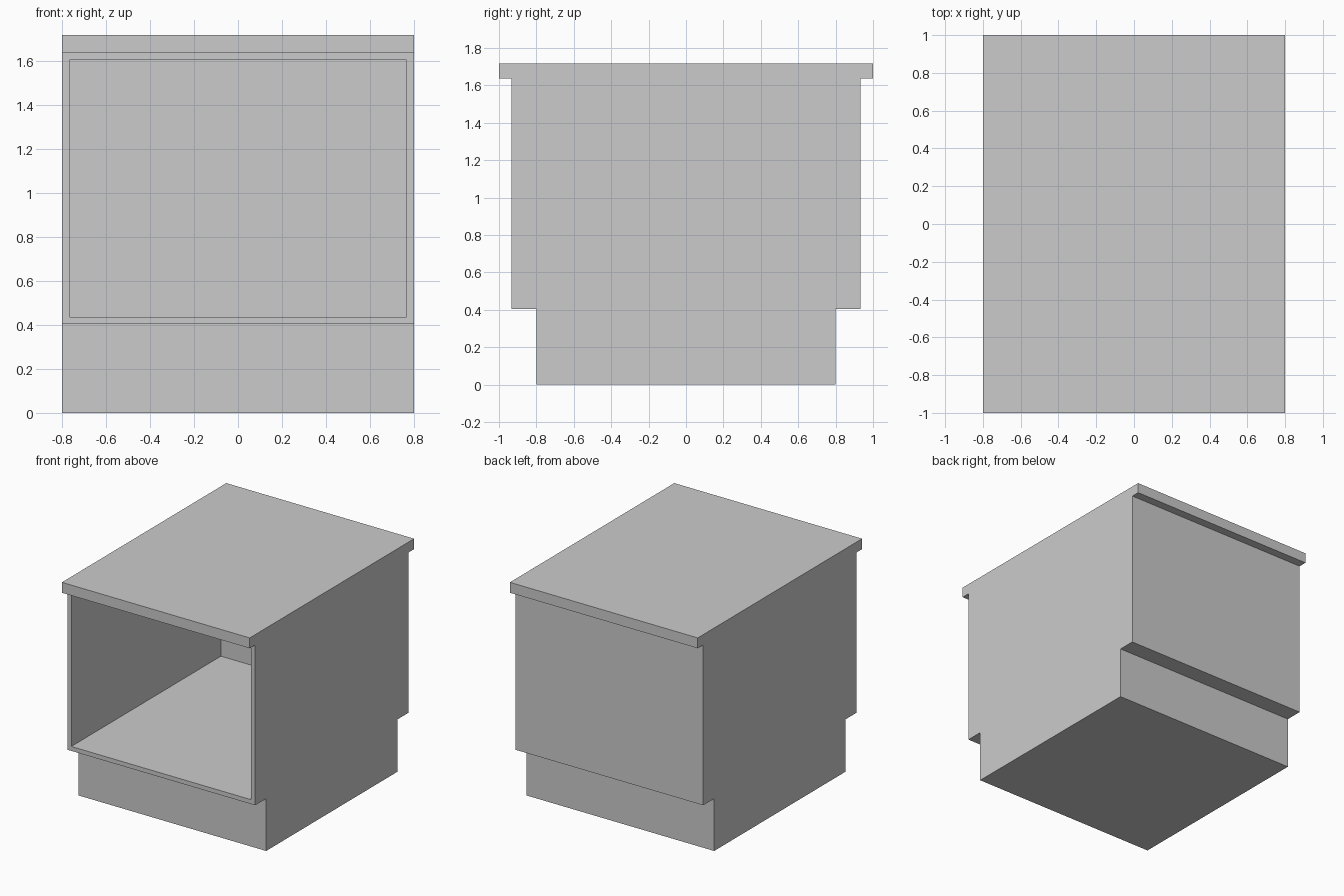
import bpy
import bmesh
from mathutils import Vector

if "Cube" in bpy.data.objects:
    bpy.data.objects.remove(bpy.data.objects["Cube"])

WIDTH = 1.6
WALL = 0.048


def box(name, depth, z0, z1):
    """Full-width box centred on x and y, between two heights."""
    bm = bmesh.new()
    bmesh.ops.create_cube(bm, size=1)
    bmesh.ops.scale(bm, vec=(WIDTH, depth, z1 - z0), verts=bm.verts)
    bmesh.ops.translate(bm, vec=(0, 0, (z0 + z1) / 2), verts=bm.verts)
    mesh = bpy.data.meshes.new(name)
    bm.to_mesh(mesh)
    bm.free()
    obj = bpy.data.objects.new(name, mesh)
    bpy.context.collection.objects.link(obj)
    return obj


# Recessed plinth and overhanging top
box("plinth", 1.6, 0, 0.403)
box("top_slab", 2.0, 1.637, 1.717)

# Cabinet body, hollowed from the front with a closed back
body = box("cabinet_body", 1.868, 0.403, 1.637)
bm = bmesh.new()
bm.from_mesh(body.data)
bm.normal_update()
front = min(bm.faces, key=lambda f: f.calc_center_median().y)
bmesh.ops.inset_region(bm, faces=[front], thickness=WALL)
pocket = bmesh.ops.extrude_discrete_faces(bm, faces=[front])["faces"][0]
bmesh.ops.translate(bm, vec=Vector((0, 1.868 - WALL, 0)), verts=pocket.verts)
bm.to_mesh(body.data)
bm.free()
